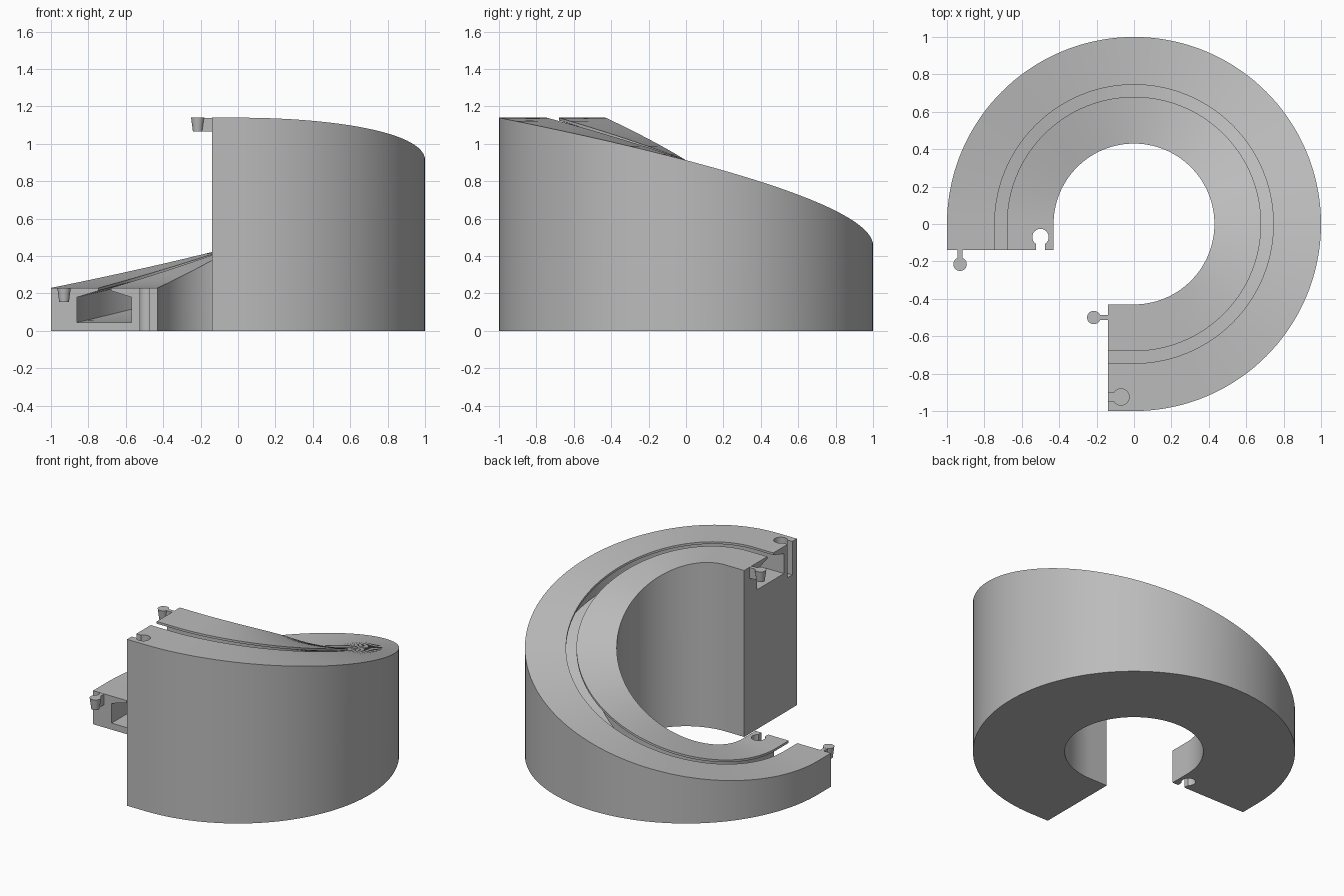
import bpy, bmesh, math
from mathutils import Vector

if "Cube" in bpy.data.objects:
    bpy.data.objects.remove(bpy.data.objects["Cube"], do_unlink=True)

HIGH, LOW = 1.14, 0.23      # ramp heights at its two ends
R_IN, R_OUT = 0.43, 1.0
EXT = 0.14                  # straight run beyond each end of the arc
STEPS = 108

grey = bpy.data.materials.new("light grey")
grey.use_nodes = True
colour = (0.5, 0.5, 0.5, 1)
grey.diffuse_color = colour
grey.node_tree.nodes["Principled BSDF"].inputs["Base Color"].default_value = colour


def make_object(name, bm):
    bmesh.ops.recalc_face_normals(bm, faces=bm.faces[:])
    mesh = bpy.data.meshes.new(name)
    bm.to_mesh(mesh)
    bm.free()
    mesh.materials.append(grey)
    obj = bpy.data.objects.new(name, mesh)
    bpy.context.collection.objects.link(obj)
    return obj


def select_only(obj):
    bpy.ops.object.select_all(action='DESELECT')
    obj.select_set(True)
    bpy.context.view_layer.objects.active = obj


# Ramp section: radius and depth below the running surface (None = on the ground)
half = [(R_OUT, None), (R_OUT, 0), (0.745, 0), (0.745, 0.015), (0.86, 0.05), (0.86, 0.185)]
section = half + [(0.57, 0.185), (0.57, 0.05), (0.68, 0.015), (0.68, 0), (R_IN, 0), (R_IN, None)]

# Stations along the track: origin, radial direction, height
stations = [(Vector((-EXT, 0, 0)), Vector((0, -1, 0)), HIGH)]
for i in range(STEPS + 1):
    t = i / STEPS
    a = math.radians(-90 + 270 * t)
    z = LOW + (HIGH - LOW) * (1 + math.cos(math.pi * t)) / 2
    stations.append((Vector((0, 0, 0)), Vector((math.cos(a), math.sin(a), 0)), z))
stations.append((Vector((0, -EXT, 0)), Vector((-1, 0, 0)), LOW))

# Spiral ramp with its hollow channel and slot
bm = bmesh.new()
rings = []
for origin, out, z in stations:
    rings.append([bm.verts.new(origin + out * r + Vector((0, 0, 0 if d is None else z - d)))
                  for r, d in section])
n = len(section)
for a, b in zip(rings, rings[1:]):
    for i in range(n):
        j = (i + 1) % n
        bm.faces.new((a[i], a[j], b[j], b[i]))
bm.faces.new(rings[0])
bm.faces.new(rings[-1])
ramp = make_object("spiral_ramp", bm)


def connector(name, centre, direction, top, depth, r_top, r_bottom, neck, length):
    """Round knob plus a straight neck; used for pins and for socket cutters."""
    x, y = centre
    parts = []
    bm = bmesh.new()
    bmesh.ops.create_cone(bm, cap_ends=True, segments=24, radius1=r_bottom,
                          radius2=r_top, depth=depth)
    bmesh.ops.translate(bm, verts=bm.verts[:], vec=(x, y, top - depth / 2))
    parts.append(make_object(name + "_knob", bm))
    bm = bmesh.new()
    bmesh.ops.create_cube(bm, size=1)
    dx, dy = direction
    size = (length if dx else neck, length if dy else neck, depth - 0.002)
    bmesh.ops.scale(bm, verts=bm.verts[:], vec=size)
    bmesh.ops.translate(bm, verts=bm.verts[:],
                        vec=(x + dx * length / 2, y + dy * length / 2, top - depth / 2))
    parts.append(make_object(name + "_neck", bm))
    return parts


# Socket cutters in each end of the ramp
cutters = connector("upper_socket", (-0.07, -0.925), (-1, 0), HIGH + 0.02, 0.25,
                    0.044, 0.044, 0.05, 0.1)
cutters += connector("lower_socket", (-0.5, -0.07), (0, -1), LOW + 0.02, 0.3,
                     0.044, 0.044, 0.05, 0.1)
for cutter in cutters:
    cutter.hide_render = True
    cut = ramp.modifiers.new("socket", 'BOOLEAN')
    cut.operation = 'DIFFERENCE'
    cut.solver = 'EXACT'
    cut.object = cutter
    select_only(ramp)
    bpy.ops.object.modifier_apply(modifier=cut.name)
    bpy.data.objects.remove(cutter, do_unlink=True)

# Joining pins standing out from each end
pins = connector("upper_pin", (-0.215, -0.5), (1, 0), HIGH, 0.075, 0.036, 0.026, 0.026, 0.08)
pins += connector("lower_pin", (-0.93, -0.215), (0, 1), LOW, 0.075, 0.036, 0.026, 0.026, 0.08)

for obj in [ramp] + pins:
    select_only(obj)
    bpy.ops.object.shade_smooth_by_angle(angle=math.radians(30))
